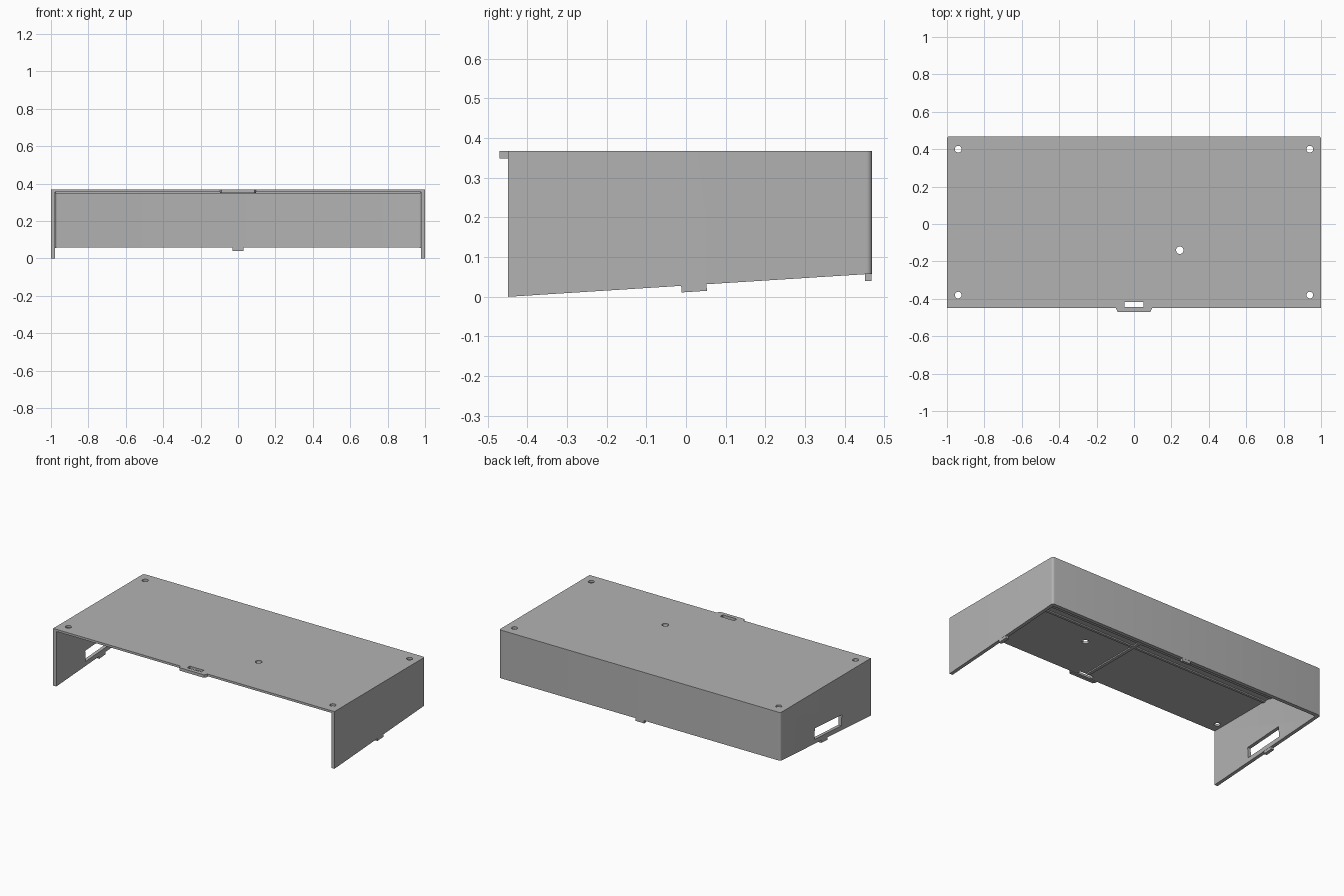
import bpy, bmesh, math
from mathutils import Matrix, Vector

cube = bpy.data.objects.get("Cube")
if cube:
    bpy.data.objects.remove(cube, do_unlink=True)

grey = bpy.data.materials.new("matte grey")
grey.use_nodes = True
colour = (0.45, 0.45, 0.45, 1)
grey.diffuse_color = colour
grey.node_tree.nodes["Principled BSDF"].inputs["Base Color"].default_value = colour

FRONT, BACK, TOP = -0.449, 0.469, 0.368
WALL, UNDER = 0.022, 0.354
RISE = 0.058                                # height of the rear wall's lower edge
TILT = math.atan(RISE / (BACK - FRONT))


def finish(name, bm):
    bmesh.ops.recalc_face_normals(bm, faces=bm.faces)
    mesh = bpy.data.meshes.new(name)
    bm.to_mesh(mesh)
    bm.free()
    mesh.materials.append(grey)
    obj = bpy.data.objects.new(name, mesh)
    bpy.context.collection.objects.link(obj)
    return obj


def block(name, x, y, z, tilt=0, round_back=0):
    """Box between coordinate pairs, tilted about x, optional rounded rear corners."""
    bm = bmesh.new()
    size = [b - a for a, b in (x, y, z)]
    centre = Vector([(a + b) / 2 for a, b in (x, y, z)])
    bmesh.ops.create_cube(bm, size=1, matrix=Matrix.Diagonal((*size, 1)))
    if round_back:
        edges = [e for e in bm.edges if all(v.co.y > 0 for v in e.verts)
                 and abs(e.verts[0].co.z - e.verts[1].co.z) > 0.01]
        bmesh.ops.bevel(bm, geom=edges, offset=round_back, segments=5,
                        profile=0.5, affect='EDGES')
    bm.transform(Matrix.Translation(centre) @ Matrix.Rotation(tilt, 4, 'X'))
    return finish(name, bm)


def prism(name, outline, offset, depth):
    """Extrude a closed outline by a depth vector."""
    bm = bmesh.new()
    face = bm.faces.new([bm.verts.new(Vector(p) + Vector(offset)) for p in outline])
    new = bmesh.ops.extrude_face_region(bm, geom=[face])["geom"]
    bmesh.ops.translate(bm, vec=depth,
                        verts=[v for v in new if isinstance(v, bmesh.types.BMVert)])
    return finish(name, bm)


def cut(target, cutter):
    mod = target.modifiers.new("cut", 'BOOLEAN')
    mod.operation, mod.solver, mod.object = 'DIFFERENCE', 'EXACT', cutter
    bpy.context.view_layer.objects.active = target
    bpy.ops.object.modifier_apply(modifier=mod.name)
    bpy.data.objects.remove(cutter, do_unlink=True)


def edge_height(y):
    return RISE * (y - FRONT) / (BACK - FRONT)


# Cover: rounded block hollowed from below and open at the front
cover = block("cover", (-1, 1), (FRONT, BACK), (0, TOP), round_back=0.014)
cut(cover, block("cavity", (WALL - 1, 1 - WALL), (-0.7, BACK - WALL),
                 (-0.2, UNDER), round_back=0.012))

# Sloping lower edge of the walls
cut(cover, prism("slope", [(0, FRONT - 0.2, edge_height(FRONT - 0.2)),
                           (0, BACK + 0.2, edge_height(BACK + 0.2)),
                           (0, BACK + 0.2, -0.3), (0, FRONT - 0.2, -0.3)],
                 (-1.2, 0, 0), (2.4, 0, 0)))

# Screw holes in the top plate
holes = [(s * 0.94, y, 0.018) for s in (-1, 1) for y in (0.4, -0.38)]
for x, y, radius in holes + [(0.245, -0.14, 0.02)]:
    bm = bmesh.new()
    bmesh.ops.create_cone(bm, cap_ends=True, segments=24, radius1=radius, radius2=radius,
                          depth=0.2, matrix=Matrix.Translation((x, y, TOP)))
    cut(cover, finish("hole", bm))

# Catch slot near the front edge and cable slot in one side wall
cut(cover, block("catch_slot", (-0.05, 0.05), (-0.445, -0.418), (0.3, 0.5)))
cut(cover, block("cable_slot", (-1.1, -0.9), (-0.153, 0.122), (0.056, 0.126), tilt=TILT))

# Front catch with chamfered ends
prism("front_catch", [(-0.097, FRONT, 0), (-0.087, -0.47, 0),
                      (0.087, -0.47, 0), (0.097, FRONT, 0)],
      (0, 0, 0.349), (0, 0, TOP - 0.349))

# Locating tabs beneath the walls
for side, name in ((-1, "right_tab"), (1, "left_tab")):
    outer, inner = sorted((side * 0.999, side * (1.001 - WALL)))
    block(name, (outer, inner), (-0.012, 0.052), (0.013, 0.04), tilt=TILT)
block("rear_tab", (-0.03, 0.03), (BACK - 0.018, BACK - 0.001), (0.04, 0.07))

# Shallow stiffening ribs under the top plate
for i, y in enumerate((-0.005, 0.055)):
    block(f"cross_rib_{i + 1}", (-0.977, 0.977), (y - 0.008, y + 0.008), (0.346, 0.356))
block("centre_rib", (-0.01, 0.01), (-0.41, BACK - WALL), (0.346, 0.356))

# Crisp corners, smooth rounds
bpy.ops.object.select_all(action='DESELECT')
cover.select_set(True)
bpy.context.view_layer.objects.active = cover
bpy.ops.object.shade_smooth_by_angle(angle=math.radians(30))
